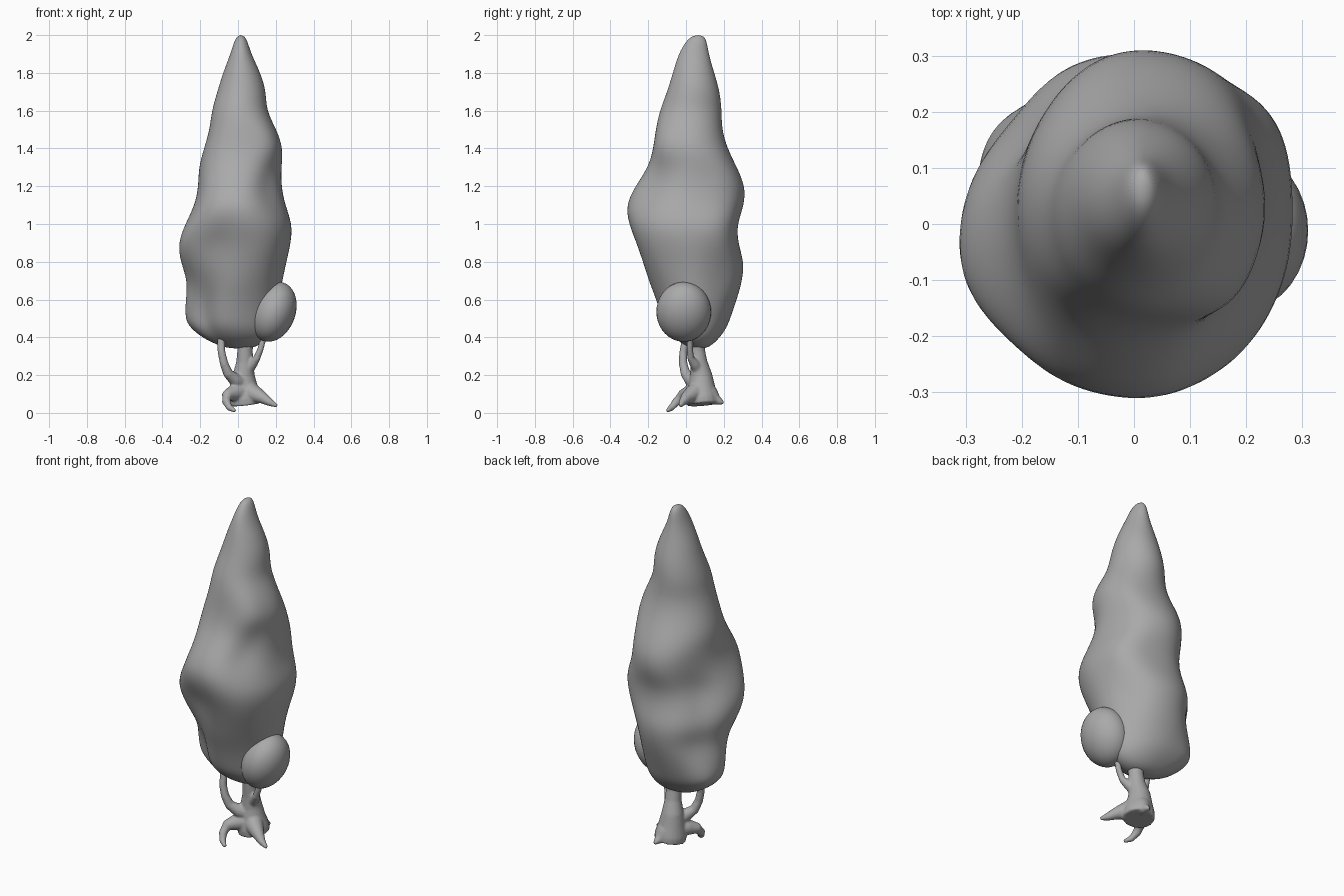
import bpy, bmesh, math
from mathutils import Vector

default_cube = bpy.data.objects.get("Cube")
if default_cube:
    bpy.data.objects.remove(default_cube)

# One plain grey for the whole tree
grey = bpy.data.materials.new("plain_grey")
grey.use_nodes = True
grey.diffuse_color = (0.4, 0.4, 0.4, 1)
grey.node_tree.nodes["Principled BSDF"].inputs["Base Color"].default_value = (0.4, 0.4, 0.4, 1)


def make_object(name, bm):
    """Turn a bmesh into a smooth, grey object."""
    bmesh.ops.recalc_face_normals(bm, faces=bm.faces)
    for face in bm.faces:
        face.smooth = True
    mesh = bpy.data.meshes.new(name)
    bm.to_mesh(mesh)
    bm.free()
    mesh.materials.append(grey)
    obj = bpy.data.objects.new(name, mesh)
    bpy.context.collection.objects.link(obj)
    return obj


def skin_rings(bm, rings):
    """Join closed rings of points into a capped skin."""
    loops = [[bm.verts.new(p) for p in ring] for ring in rings]
    count = len(loops[0])
    for low, high in zip(loops, loops[1:]):
        for i in range(count):
            j = (i + 1) % count
            bm.faces.new((low[i], low[j], high[j], high[i]))
    bm.faces.new(loops[0][::-1])
    bm.faces.new(loops[-1])


def add_limb(bm, path, radii, sides=12):
    """Sweep a tapering round section along a path."""
    points = [Vector(p) for p in path]
    rings = []
    for k, (p, r) in enumerate(zip(points, radii)):
        along = points[min(k + 1, len(points) - 1)] - points[max(k - 1, 0)]
        turn = Vector((0, 0, 1)).rotation_difference(along.normalized())
        rings.append([p + turn @ Vector((r * math.cos(a), r * math.sin(a), 0))
                      for a in (math.tau * i / sides for i in range(sides))])
    skin_rings(bm, rings)


# Foliage: height, then left, right, front and back limits, in hundredths
outline = [
    (34, -4, 6, 3, 10), (36, -11, 12, -1, 14), (40, -19, 17, -7, 18),
    (45, -25, 19, -11, 21.5), (50, -28, 20, -13, 23.5), (60, -28, 22, -16, 27),
    (70, -27, 24, -20, 30), (80, -30, 26, -23, 31), (90, -31, 28, -26.5, 27.5),
    (100, -28, 28.5, -31, 27), (110, -23, 25, -32, 31), (120, -21, 23, -27, 31.5),
    (130, -21, 23, -20, 27), (140, -18, 24, -17, 22), (150, -15, 20.5, -16, 19),
    (160, -14, 15, -14, 19), (170, -11, 15, -10, 18), (180, -8, 12, -7, 15),
    (190, -4, 7, -4, 12), (197, -2, 5, 0, 11), (200, 0, 3, 4, 9),
]
# Lobes and hollows: direction in degrees, height, push
swells = [(142, .48, .03), (142, .97, -.05), (142, .7, -.03), (208, .87, .03),
          (248, .9, -.03), (225, .53, -.055), (230, .7, -.015), (230, 1.1, .025),
          (310, 1.4, .03), (315, 1.22, -.035), (42, .97, .05), (45, 1.25, .02),
          (305, .86, .025), (30, .72, -.02), (225, 1.4, .015)]


def foliage_ring(row, sides=32):
    z, left, right, front, back = (v / 100 for v in row)
    ring = []
    for i in range(sides):
        a = math.tau * i / sides
        push = 0
        for angle, height, amount in swells:
            turn = math.remainder(a - math.radians(angle), math.tau)
            push += amount * math.exp(-(turn / .42) ** 2 - ((z - height) / .12) ** 2)
        ring.append(((left + right) / 2 + ((right - left) / 2 + push) * math.cos(a),
                     (front + back) / 2 + ((back - front) / 2 + push) * math.sin(a), z))
    return ring


bm = bmesh.new()
skin_rings(bm, [foliage_ring(row) for row in outline])
foliage = make_object("foliage", bm)
subdivision = foliage.modifiers.new("Subdivision", "SUBSURF")
subdivision.levels = subdivision.render_levels = 2

# Egg-shaped side clump leaning outwards
bm = bmesh.new()
bmesh.ops.create_uvsphere(bm, u_segments=32, v_segments=20, radius=1)
clump = make_object("side_clump", bm)
clump.location = (.188, -.012, .535)
clump.scale = (.116, .145, .163)
clump.rotation_euler = (0, math.radians(20), 0)

# Trunk, roots and branches, fused into one skin
bm = bmesh.new()
add_limb(bm, [(.042, .088, .045), (.038, .085, .08), (.033, .083, .14), (.03, .08, .2),
              (.036, .068, .27), (.037, .06, .33), (.037, .06, .42)],
         [.085, .086, .071, .059, .045, .041, .047], 20)
limbs = [
    # front root, side root, back root
    ([(.02, .06, .11), (-.025, .02, .105), (-.058, -.02, .092), (-.062, -.05, .06),
      (-.045, -.078, .027), (-.014, -.1, .01)],
     [.055, .044, .03, .024, .018, .01]),
    ([(.04, .08, .13), (.085, .035, .1), (.135, 0, .078), (.172, -.02, .054), (.208, -.03, .036)],
     [.055, .048, .031, .02, .009]),
    ([(.04, .09, .13), (.05, .13, .09), (.06, .165, .066), (.066, .2, .052)],
     [.055, .05, .027, .009]),
    # long branch, short branch
    ([(.03, .07, .15), (-.015, .025, .175), (-.053, -.003, .21), (-.073, -.015, .26),
      (-.087, -.015, .32), (-.09, 0, .4)],
     [.045, .036, .027, .023, .021, .021]),
    ([(.04, .07, .22), (.078, .045, .26), (.1, .025, .29), (.12, .02, .34), (.14, .02, .42)],
     [.036, .027, .019, .017, .017]),
]
for path, radii in limbs:
    add_limb(bm, path, radii)
trunk = make_object("trunk_with_roots", bm)
remesh = trunk.modifiers.new("Fuse", "REMESH")
remesh.mode = "VOXEL"
remesh.voxel_size = .006
remesh.use_smooth_shade = True
smooth = trunk.modifiers.new("Soften", "SMOOTH")
smooth.iterations = 8
